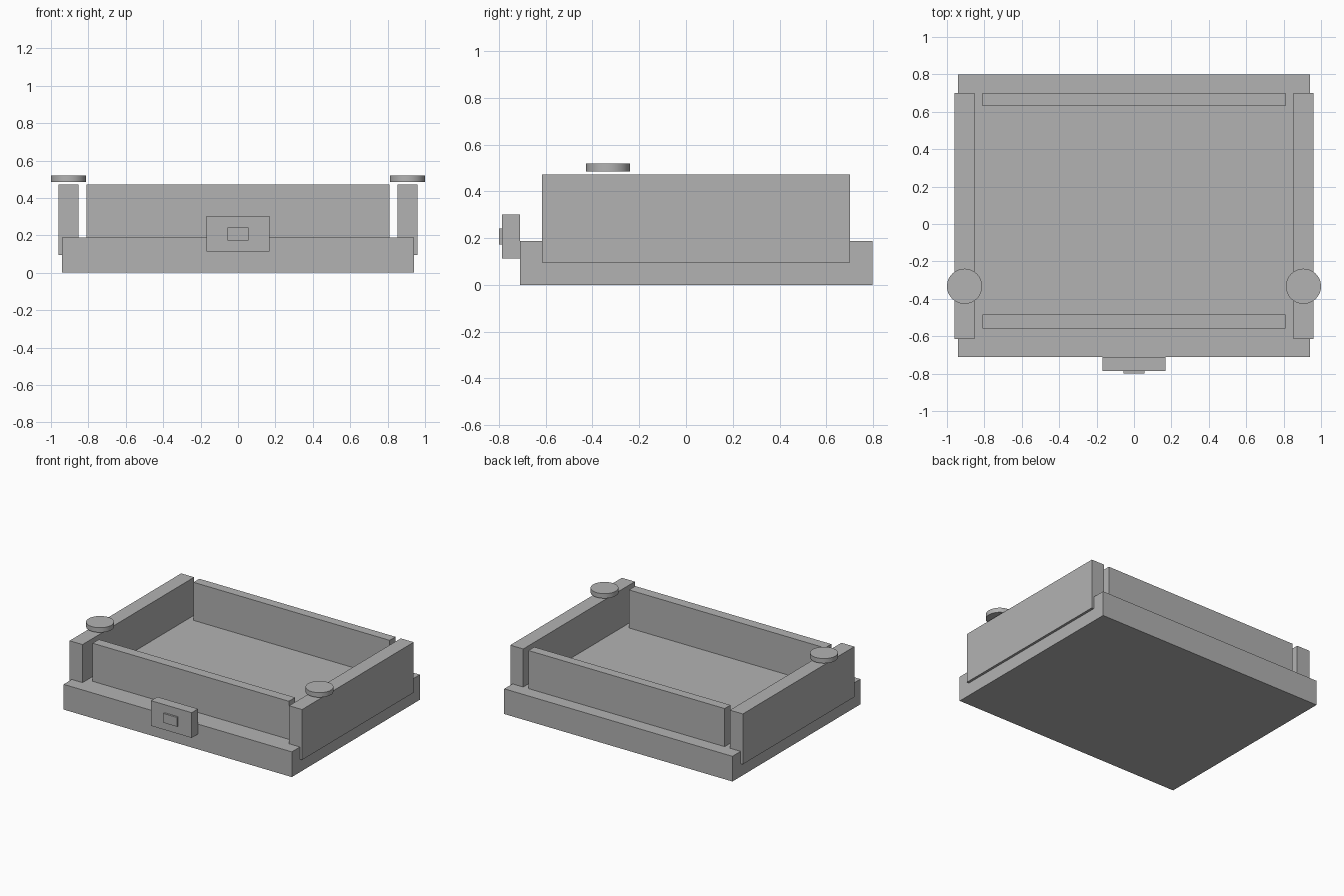
import bpy
import bmesh
from mathutils import Matrix, Vector

cube = bpy.data.objects.get("Cube")
if cube:
    bpy.data.objects.remove(cube, do_unlink=True)

grey = bpy.data.materials.new("plain grey")
grey.use_nodes = True
grey.diffuse_color = (0.448, 0.448, 0.448, 1)
grey.node_tree.nodes["Principled BSDF"].inputs["Base Color"].default_value = grey.diffuse_color


def finish(name, bm):
    mesh = bpy.data.meshes.new(name)
    bm.to_mesh(mesh)
    bm.free()
    mesh.materials.append(grey)
    obj = bpy.data.objects.new(name, mesh)
    bpy.context.collection.objects.link(obj)
    return obj


def box(name, xs, ys, zs):
    """Box spanning the given (low, high) range on each axis."""
    low, high = (Vector(c) for c in zip(xs, ys, zs))
    bm = bmesh.new()
    bmesh.ops.create_cube(bm, size=1, matrix=Matrix.Translation((low + high) / 2)
                          @ Matrix.Diagonal((*(high - low), 1)))
    return finish(name, bm)


def disc(name, centre, radius, depth):
    bm = bmesh.new()
    bmesh.ops.create_cone(bm, cap_ends=True, segments=48, radius1=radius, radius2=radius,
                          depth=depth, matrix=Matrix.Translation(centre))
    for face in bm.faces:
        face.smooth = len(face.verts) == 4
    for edge in bm.edges:
        edge.smooth = all(face.smooth for face in edge.link_faces)
    return finish(name, bm)


# Base slab, whose top is the tray floor
box("base", (-0.942, 0.942), (-0.711, 0.798), (0, 0.188))

# Front and back walls
wall_z = (0.096, 0.472)
box("front_wall", (-0.81, 0.81), (-0.558, -0.484), wall_z)
box("back_wall", (-0.81, 0.81), (0.632, 0.701), wall_z)

# Side walls overhanging the base, each with a round knob hovering above
for side, sign in (("left", 1), ("right", -1)):
    box(side + "_wall", sorted((sign * 0.853, sign * 0.96)), (-0.615, 0.701), wall_z)
    disc(side + "_knob", (sign * 0.906, -0.333, 0.502), 0.094, 0.035)

# Latch plate and its button
box("latch", (-0.168, 0.168), (-0.786, -0.711), (0.114, 0.302))
box("latch_button", (-0.057, 0.057), (-0.8, -0.786), (0.173, 0.242))
